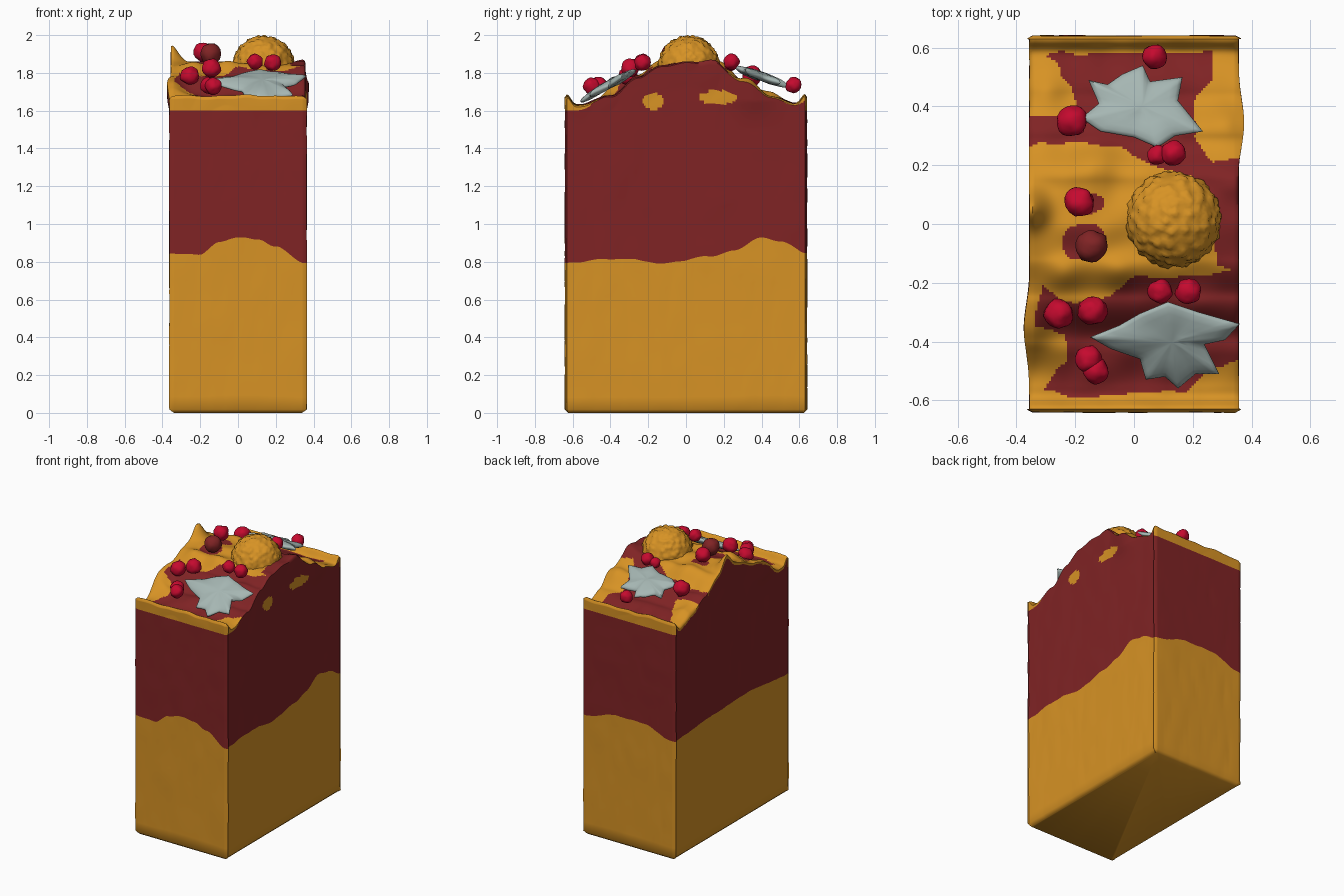
import bpy, bmesh, math
from mathutils import Vector, noise

if "Cube" in bpy.data.objects:
    bpy.data.objects.remove(bpy.data.objects["Cube"])

HX, HY = 0.355, 0.64


def material(name, rgb):
    m = bpy.data.materials.new(name)
    m.diffuse_color = (*rgb, 1)
    m.use_nodes = True
    m.node_tree.nodes["Principled BSDF"].inputs["Base Color"].default_value = m.diffuse_color
    return m


OCHRE = material("ochre", (0.68, 0.29, 0.018))
MAROON = material("maroon", (0.215, 0.017, 0.018))
CRIMSON = material("crimson", (0.56, 0.003, 0.028))
SAGE = material("pale_sage", (0.38, 0.47, 0.45))


def finish(name, bm, mats, angle=45):
    me = bpy.data.meshes.new(name)
    bmesh.ops.recalc_face_normals(bm, faces=bm.faces)
    bm.to_mesh(me)
    bm.free()
    for m in mats:
        me.materials.append(m)
    ob = bpy.data.objects.new(name, me)
    bpy.context.collection.objects.link(ob)
    bpy.ops.object.select_all(action='DESELECT')
    ob.select_set(True)
    bpy.context.view_layer.objects.active = ob
    bpy.ops.object.shade_smooth_by_angle(angle=math.radians(angle))
    return ob


def lerp(table, v):
    """Smoothly interpolated value from a list of (position, value)."""
    for (a, p), (b, q) in zip(table, table[1:]):
        if v <= b:
            t = max(0, (v - a) / (b - a))
            return p + (q - p) * t * t * (3 - 2 * t)
    return table[-1][1]


def inside(poly, x, y):
    hit = False
    for (x1, y1), (x2, y2) in zip(poly, poly[1:] + poly[:1]):
        if (y1 > y) != (y2 > y) and x < (x2 - x1) * (y - y1) / (y2 - y1) + x1:
            hit = not hit
    return hit


# Heights of the crown and of the wavy layer line
CROWN = [(-0.64, 1.62), (-0.55, 1.63), (-0.4, 1.68), (-0.25, 1.78), (-0.12, 1.84), (0, 1.86),
         (0.15, 1.84), (0.3, 1.75), (0.45, 1.67), (0.64, 1.62)]
BUMPS = [(-0.36, 0.05, 0.09, 0.06), (0.35, 0.14, 0.03, 0.07), (-0.36, -0.36, 0.05, 0.07),
         (-0.14, 0.21, 0.04, 0.07), (-0.24, -0.18, 0.03, 0.06), (0.3, 0.35, 0.03, 0.08),
         (-0.05, -0.16, 0.03, 0.06), (-0.3, 0.45, 0.03, 0.06)]
FRONT = [(-0.355, 0.84), (-0.2, 0.84), (-0.1, 0.905), (0, 0.93), (0.1, 0.92), (0.2, 0.88), (0.355, 0.795)]
RIGHT = [(-0.64, 0.795), (-0.4, 0.815), (-0.3, 0.815), (-0.15, 0.79), (0.15, 0.83), (0.25, 0.86),
         (0.4, 0.93), (0.5, 0.91), (0.64, 0.845)]
LEFT = [(-0.64, 0.84), (-0.2, 0.88), (0.2, 0.87), (0.64, 0.84)]
BACK = [(-0.355, 0.84), (-0.1, 0.91), (0.1, 0.91), (0.355, 0.845)]


def crown(x, y):
    z = lerp(CROWN, y) + 0.06 * math.exp(-((HY - 0.01 - abs(y)) / 0.03) ** 2)
    for bx, by, h, r in BUMPS:
        z += h * math.exp(-((x - bx) ** 2 + (y - by) ** 2) / r ** 2)
    return z + 0.014 * noise.noise((x * 9, y * 9, 3))


def layer(x, y):
    if abs(y) > HY - 0.001:
        return lerp(FRONT if y < 0 else BACK, x)
    return lerp(RIGHT if x > 0 else LEFT, y)


def wall(x, y, z):
    """Hand-cut wall point: slightly dented, soft corners, swelling near the top."""
    d = 0.004 * noise.noise((x * 7, y * 7, z * 7))
    if abs(x) > HX - 0.001:
        swell = 0.018 * math.exp(-((y - math.copysign(0.35, x)) / 0.12) ** 2) * max(0, min(1, (z - 1.55) / 0.1))
        corner = 0.009 if abs(y) > HY - 0.001 else 0
        nx = x + math.copysign(d + swell - corner, x)
        return Vector((nx, y - math.copysign(corner, y), z))
    return Vector((x, y + math.copysign(d, y), z))


# Maroon areas of the crown
MAROON_BACK = [(-0.3, 0.58), (0.05, 0.585), (0.26, 0.585), (0.27, 0.51), (0.21, 0.43), (0.2, 0.3), (0.27, 0.21),
               (0.36, 0.22), (0.36, -0.17), (0.28, -0.14), (0.27, 0.1), (0.2, 0.16), (0.05, 0.2), (-0.05, 0.26),
               (-0.2, 0.28), (-0.37, 0.26), (-0.37, 0.37), (-0.2, 0.38), (-0.21, 0.47)]
MAROON_FRONT = [(-0.32, -0.21), (-0.2, -0.27), (-0.1, -0.25), (0, -0.18), (0.2, -0.18), (0.37, -0.16), (0.37, -0.45),
                (0.26, -0.5), (0.18, -0.57), (0.05, -0.57), (-0.2, -0.595), (-0.31, -0.56), (-0.22, -0.45),
                (-0.24, -0.37), (-0.33, -0.35)]
SPOTS = [(-0.165, 0.07, 0.06, 0.04), (-0.17, -0.06, 0.075, 0.065)]
PATCHES = [(-0.175, 1.65, 0.055, 0.045), (0.17, 1.67, 0.1, 0.037), (0.57, 1.67, 0.065, 0.04), (-0.6, 1.64, 0.1, 0.04)]


def in_ellipse(items, u, v):
    return any(((u - a) / c) ** 2 + ((v - b) / d) ** 2 < 1 for a, b, c, d in items)


def top_color(x, y):
    u = x + 0.015 * noise.noise((x * 14, y * 14, 0))
    v = y + 0.015 * noise.noise((x * 14, y * 14, 8))
    return int(inside(MAROON_BACK, u, v) or inside(MAROON_FRONT, u, v) or in_ellipse(SPOTS, u, v))


def wall_color(c):
    if abs(c.y) > HY - 0.012:
        return 0
    if c.x > 0:
        return 0 if in_ellipse(PATCHES, c.y, c.z) else 1
    return 0 if c.z > crown(-HX, c.y) - 0.025 and not top_color(-HX + 0.01, c.y) else 1


# Bar: crown grid, walls built ring by ring, flat base
NX, NY = 90, 160


def spaced(h, n):
    return [-h] + [-h + 0.01 + (2 * h - 0.02) * i / (n - 2) for i in range(n - 1)] + [h]


xs, ys = spaced(HX, NX), spaced(HY, NY)
bm = bmesh.new()
grid = {}
for i, x in enumerate(xs):
    for j, y in enumerate(ys):
        edge = i in (0, NX) or j in (0, NY)
        z = crown(x, y)
        grid[i, j] = bm.verts.new(wall(x, y, z - 0.008) if edge else (x, y, z))
for i in range(NX):
    for j in range(NY):
        f = bm.faces.new([grid[i, j], grid[i + 1, j], grid[i + 1, j + 1], grid[i, j + 1]])
        c = f.calc_center_median()
        f.material_index = top_color(c.x, c.y)

rim = [(i, 0) for i in range(NX)] + [(NX, j) for j in range(NY)]
rim += [(i, NY) for i in range(NX, 0, -1)] + [(0, j) for j in range(NY, 0, -1)]
LOW, MID, HIGH = 12, 12, 14
rings = [[bm.verts.new((xs[i] * 0.955, ys[j] * 0.975, 0)) for i, j in rim]]
for k in range(LOW + MID + HIGH):
    ring = []
    for i, j in rim:
        x, y = xs[i], ys[j]
        b = layer(x, y) + 0.006 * noise.noise((x * 16, y * 16, 5))
        if k <= LOW:
            z = 0.018 + (b - 0.018) * k / LOW
        elif k <= LOW + MID:
            z = b + (1.6 - b) * (k - LOW) / MID
        else:
            z = 1.6 + (grid[i, j].co.z - 1.6) * (k - LOW - MID) / HIGH
        ring.append(bm.verts.new(wall(x, y, z)))
    rings.append(ring)
rings.append([grid[p] for p in rim])
for k, (a, b) in enumerate(zip(rings, rings[1:])):
    for n in range(len(rim)):
        m = (n + 1) % len(rim)
        f = bm.faces.new([a[n], a[m], b[m], b[n]])
        c = f.calc_center_median()
        f.material_index = 0 if k <= LOW else 1 if k <= LOW + MID else wall_color(c)
bm.faces.new(rings[0][::-1])
finish("soap_bar", bm, [OCHRE, MAROON], 50)


# Lumpy round pieces
def lump(name, center, r, mat, detail, shape):
    bm = bmesh.new()
    bmesh.ops.create_icosphere(bm, subdivisions=detail, radius=1)
    for v in bm.verts:
        v.co = Vector(center) + v.co * r * shape(v.co, Vector(center))
    finish(name, bm, [mat], 80)


def pebbled(p, c):
    return 1.02 - 0.16 * min(noise.voronoi(p * 5.5)[0][0], 0.6) ** 1.5


def dimpled(p, c):
    return 1 + 0.16 * noise.noise(p * 1.6 + c * 40)


lump("pebbled_ball", (0.135, 0.015, 1.833), 0.168, OCHRE, 5, pebbled)
BERRIES = [(0.07, 0.57, 1.735, 0.042), (-0.21, 0.35, 1.785, 0.052), (0.08, 0.235, 1.845, 0.034),
           (0.135, 0.24, 1.86, 0.042), (-0.185, 0.075, 1.91, 0.05), (0.09, -0.23, 1.86, 0.041),
           (0.185, -0.23, 1.855, 0.044), (-0.255, -0.305, 1.785, 0.05), (-0.14, -0.295, 1.825, 0.05),
           (-0.155, -0.46, 1.735, 0.045), (-0.13, -0.5, 1.73, 0.044)]
for n, (x, y, z, r) in enumerate(BERRIES):
    lump(f"berry_{n + 1}", (x, y, z), r, CRIMSON, 3, dimpled)
lump("dark_berry", (-0.145, -0.075, 1.9), 0.055, MAROON, 3, dimpled)


# Leaves: lobed outline lofted to a domed centre on a sloping plane
def leaf(name, outline, center, y0, z0, slope):
    bm = bmesh.new()
    steps = [0.2, 0.45, 0.7, 0.88, 0.97, 1.0]
    cx, cy = center
    pts = []
    for a, b in zip(outline, outline[1:] + outline[:1]):
        pts += [Vector(a).lerp(Vector(b), t / 4) for t in range(4)]
    far = max((p - Vector(center)).length for p in pts)

    def vert(p, s, side):
        x, y = cx + (p.x - cx) * s, cy + (p.y - cy) * s
        vein = 0.022 * s * ((p - Vector(center)).length / far - 0.7)
        z = z0 + slope * (y - y0) + vein + 0.006 * noise.noise((x * 16, y * 16, 1))
        return bm.verts.new((x, y, z + side * 0.024 * math.sqrt(max(0, 1 - s ** 4))))
    top = [[vert(p, s, 1) for p in pts] for s in steps]
    under = [[vert(p, s, -1) for p in pts] for s in steps[-2::-1]]
    loops = top + under
    for a, b in zip(loops, loops[1:]):
        for n in range(len(pts)):
            m = (n + 1) % len(pts)
            bm.faces.new([a[n], b[n], b[m], a[m]])
    for loop in (loops[0], loops[-1]):
        mid = bm.verts.new(sum((v.co for v in loop), Vector()) / len(loop))
        for n in range(len(loop)):
            bm.faces.new([loop[n - 1], loop[n], mid])
    finish(name, bm, [SAGE], 70)


leaf("back_leaf", [(-0.18, 0.36), (-0.12, 0.41), (-0.155, 0.49), (-0.09, 0.475), (-0.04, 0.51), (0.03, 0.54),
                   (0.055, 0.485), (0.165, 0.5), (0.15, 0.42), (0.235, 0.315), (0.14, 0.3), (0.08, 0.26),
                   (0, 0.295), (-0.115, 0.315)], (0.03, 0.4), 0.25, 1.83, -0.33)
leaf("front_leaf", [(-0.15, -0.385), (-0.05, -0.345), (0.02, -0.305), (0.115, -0.265), (0.22, -0.3), (0.36, -0.34),
                    (0.31, -0.395), (0.24, -0.41), (0.29, -0.51), (0.21, -0.51), (0.15, -0.56), (0.105, -0.52),
                    (0.04, -0.53), (0.02, -0.46), (-0.08, -0.425)], (0.13, -0.4), -0.27, 1.815, 0.55)
